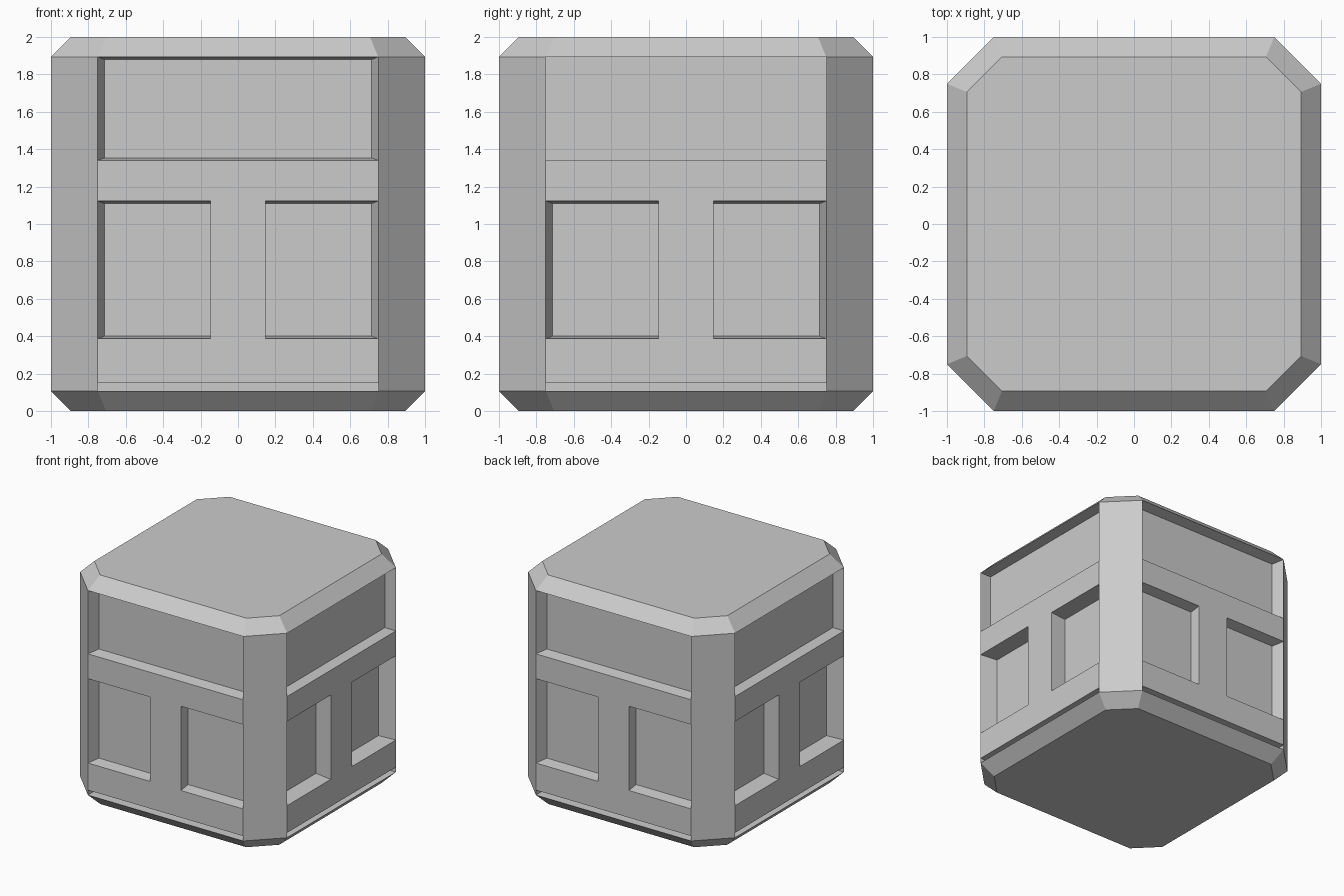
import bpy, bmesh
from math import radians, tan, pi
from mathutils import Matrix

if "Cube" in bpy.data.objects:
    bpy.data.objects.remove(bpy.data.objects["Cube"])

B = 0.107          # bevel size at top and bottom
W = 0.75           # half width of each flat side
Z0, Z1 = B, 2 - B  # height range of the upright walls


def finish(bm, name):
    bmesh.ops.remove_doubles(bm, verts=bm.verts, dist=1e-5)
    mesh = bpy.data.meshes.new(name)
    bm.to_mesh(mesh)
    bm.free()
    obj = bpy.data.objects.new(name, mesh)
    bpy.context.collection.objects.link(obj)
    return obj


def octagon(bm, inset, z):
    h, w = 1 - inset, W - inset * tan(pi / 8)
    pts = [(-w, -h), (w, -h), (h, -w), (h, w), (w, h), (-w, h), (-h, w), (-h, -w)]
    return [bm.verts.new((x, y, z)) for x, y in pts]


def quad(bm, pts):
    bm.faces.new([bm.verts.new((x, -1 + d, z)) for x, d, z in pts])


def flat(bm, x0, x1, z0, z1):
    quad(bm, [(x0, 0, z0), (x1, 0, z0), (x1, 0, z1), (x0, 0, z1)])


def recess(bm, x0, x1, z0, z1, depth, left=0, right=0, vert=0):
    """Pocket with a back face and four (optionally sloping) walls."""
    a, b, c, e = x0 + left, x1 - right, z0 + vert, z1 - vert
    outer = [(x0, 0, z0), (x1, 0, z0), (x1, 0, z1), (x0, 0, z1)]
    inner = [(a, depth, c), (b, depth, c), (b, depth, e), (a, depth, e)]
    quad(bm, inner)
    for i in range(4):
        j = (i + 1) % 4
        quad(bm, [outer[i], outer[j], inner[j], inner[i]])


# Chamfered octagonal shell: caps, bevels and corner posts
bm = bmesh.new()
rings = [octagon(bm, i, z) for i, z in ((B, 0), (0, Z0), (0, Z1), (B, 2))]
bm.faces.new(rings[0][::-1])
bm.faces.new(rings[3])
for k in range(3):
    for i in range(8):
        if k == 1 and i % 2 == 0:
            continue  # flat sides are filled by the panels
        j = (i + 1) % 8
        bm.faces.new((rings[k][i], rings[k][j], rings[k + 1][j], rings[k + 1][i]))
finish(bm, "corner_post_shell")


# Side panel: bottom groove, two windows, cross band and upper recess
def side_panel(name, angle, window_depth, upper_depth, upper_slope):
    bm = bmesh.new()
    s = 0.037
    recess(bm, -W, W, Z0, 0.15, 0.1)
    flat(bm, -W, W, 0.15, 0.387)
    recess(bm, -W, -0.148, 0.387, 1.123, window_depth, left=s, vert=0.014)
    flat(bm, -0.148, 0.148, 0.387, 1.123)
    recess(bm, 0.148, W, 0.387, 1.123, window_depth, right=s, vert=0.014)
    flat(bm, -W, W, 1.123, 1.34)
    recess(bm, -W, W, 1.34, Z1, upper_depth,
           upper_slope * s, upper_slope * s, upper_slope * 0.014)
    bm.transform(Matrix.Rotation(radians(angle), 4, 'Z'))
    finish(bm, name)


for name, angle in (("front_panel", 0), ("back_panel", 180)):
    side_panel(name, angle, 0.1, 0.1, 1)
for name, angle in (("right_panel", 90), ("left_panel", 270)):
    side_panel(name, angle, 0.143, B, 0)
